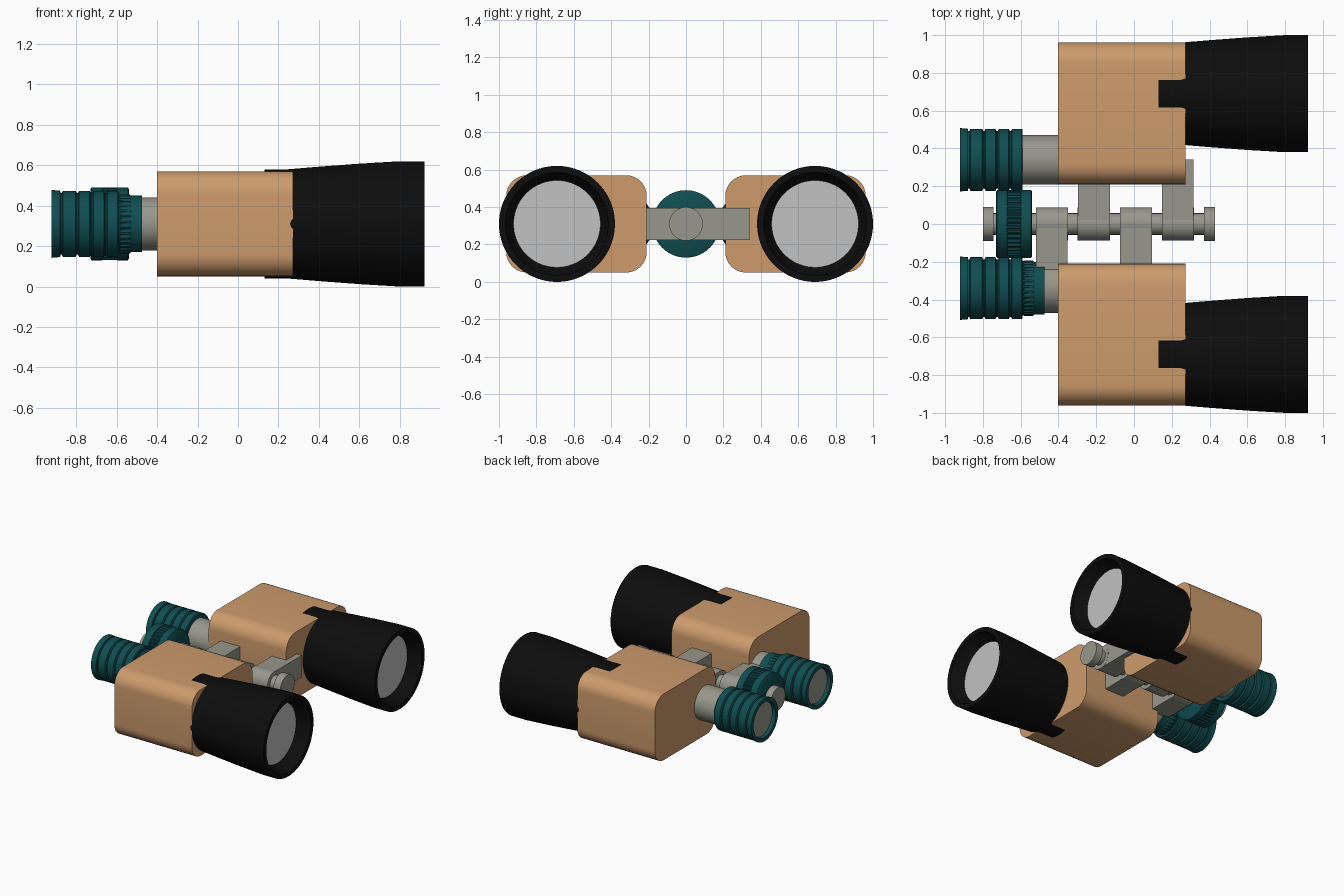
import bpy, bmesh, math

if "Cube" in bpy.data.objects:
    bpy.data.objects.remove(bpy.data.objects["Cube"])

CZ = 0.31  # height of every optical axis


def material(name, rgb):
    m = bpy.data.materials.new(name)
    m.diffuse_color = (*rgb, 1)
    m.use_nodes = True
    m.node_tree.nodes["Principled BSDF"].inputs["Base Color"].default_value = m.diffuse_color
    return m


TAN = material("tan body", (0.61, 0.33, 0.15))
BLACK = material("black rubber", (0.004, 0.004, 0.004))
TEAL = material("teal grip", (0.005, 0.075, 0.083))
METAL = material("grey metal", (0.31, 0.31, 0.26))
GLASS = material("pale glass", (0.54, 0.54, 0.54))


def finish(name, bm, mat, angle=35):
    bmesh.ops.remove_doubles(bm, verts=bm.verts, dist=1e-5)
    bmesh.ops.recalc_face_normals(bm, faces=bm.faces)
    me = bpy.data.meshes.new(name)
    bm.to_mesh(me)
    bm.free()
    me.materials.append(mat)
    ob = bpy.data.objects.new(name, me)
    bpy.context.collection.objects.link(ob)
    bpy.ops.object.select_all(action='DESELECT')
    ob.select_set(True)
    bpy.context.view_layer.objects.active = ob
    bpy.ops.object.shade_smooth_by_angle(angle=math.radians(angle))
    return ob


def lathe(name, profile, cy, mat, sides=64, closed=False):
    """Revolve (x, r) or (x, r, knurl) points about the x axis at y = cy."""
    bm = bmesh.new()
    rings = []
    for x, r, *k in profile:
        ring = []
        for i in range(sides):
            a = 2 * math.pi * i / sides
            rr = r - (k[0] if k and i % 4 < 2 else 0)
            ring.append(bm.verts.new((x, cy + rr * math.cos(a), CZ + rr * math.sin(a))))
        rings.append(ring)
    pairs = list(zip(rings, rings[1:]))
    if closed:
        pairs.append((rings[-1], rings[0]))
    for a, b in pairs:
        for i in range(sides):
            j = (i + 1) % sides
            bm.faces.new((a[i], a[j], b[j], b[i]))
    if not closed:
        bm.faces.new(rings[0])
        bm.faces.new(rings[-1])
    return finish(name, bm, mat)


def rod(name, x0, x1, r, cy, mat):
    return lathe(name, [(x0, r), (x1, r)], cy, mat)


def box(name, x0, x1, y0, y1, z0, z1, mat, radius=0):
    """Box whose yz outline has rounded corners."""
    bm = bmesh.new()
    outline = []
    steps = 8 if radius else 0
    corners = [(y1, z1, -1, -1), (y0, z1, 1, -1), (y0, z0, 1, 1), (y1, z0, -1, 1)]
    for q, (y, z, sy, sz) in enumerate(corners):
        for i in range(steps + 1):
            a = math.pi / 2 * (q + i / max(steps, 1))
            if radius:
                outline.append((y + radius * (sy + math.cos(a)), z + radius * (sz + math.sin(a))))
            else:
                outline.append((y, z))
    base = bm.faces.new([bm.verts.new((x0, y, z)) for y, z in outline])
    ext = bmesh.ops.extrude_face_region(bm, geom=[base])
    for v in ext["geom"]:
        if isinstance(v, bmesh.types.BMVert):
            v.co.x = x1
    if base.is_valid is False or len(bm.faces) < len(outline) + 2:
        bm.faces.new([v for v in bm.verts if abs(v.co.x - x0) < 1e-6][:len(outline)])
    return finish(name, bm, mat)


# ribbed eyecup profile: five rings separated by narrow grooves
cup = [(-0.922, 0.138), (-0.922, 0.168), (-0.88, 0.164)]
for x0, x1 in ((-0.87, -0.80), (-0.79, -0.73), (-0.72, -0.66), (-0.65, -0.592)):
    cup += [(x0 - 0.008, 0.152), (x0 - 0.002, 0.152), (x0 + 0.004, 0.164), (x1 - 0.004, 0.164)]
cup += [(-0.59, 0.158), (-0.59, 0.12), (-0.89, 0.132)]

for s, side in ((1, "left"), (-1, "right")):
    # prism housing
    y0, y1 = sorted((s * 0.21, s * 0.961))
    box(side + "_housing", -0.402, 0.272, y0, y1, 0.05, 0.57, TAN, 0.11)
    # objective barrel, whose root breaks through the housing top and bottom
    lathe(side + "_barrel",
          [(0.13, 0.20), (0.13, 0.27), (0.245, 0.27), (0.275, 0.2725), (0.40, 0.283),
           (0.60, 0.298), (0.80, 0.31), (0.922, 0.31), (0.922, 0.275), (0.82, 0.23),
           (0.80, 0.20)], s * 0.69, BLACK, 96, True)
    rod(side + "_front_lens", 0.78, 0.825, 0.234, s * 0.69, GLASS)
    # eyepiece
    rod(side + "_eyepiece_tube", -0.60, -0.39, 0.131, s * 0.34, METAL)
    lathe(side + "_eyecup", cup, s * 0.34, TEAL, 64, True)
    rod(side + "_rear_lens", -0.895, -0.86, 0.138, s * 0.34, METAL)

# dioptre ring on one eyepiece only
lathe("dioptre_ring",
      [(-0.60, 0.145), (-0.585, 0.145), (-0.583, 0.146, 0.006), (-0.535, 0.146, 0.006),
       (-0.53, 0.14), (-0.475, 0.14)], -0.34, TEAL, 128)

# focus wheel with knurled bands
lathe("focus_wheel",
      [(-0.73, 0.172), (-0.725, 0.18), (-0.672, 0.18), (-0.67, 0.18, 0.008),
       (-0.60, 0.18, 0.008), (-0.598, 0.18), (-0.545, 0.18), (-0.54, 0.172)], 0, TEAL, 160)

# central hinge: axle, end caps, knuckles and their arms
rod("hinge_axle", -0.79, 0.42, 0.057, 0, METAL)
rod("rear_axle_cap", -0.80, -0.745, 0.09, 0, METAL)
rod("front_axle_cap", 0.37, 0.43, 0.09, 0, METAL)
knuckles = [(-0.52, -0.35, -0.25), (-0.298, -0.127, 0.23),
            (-0.075, 0.095, -0.23), (0.147, 0.317, 0.342)]
for n, (x0, x1, reach) in enumerate(knuckles, 1):
    rod(f"hinge_knuckle_{n}", x0, x1, 0.088, 0, METAL)
    near = math.copysign(0.02, reach)
    ya, yb = sorted((near, reach))
    box(f"hinge_arm_{n}", x0 + 0.001, x1 - 0.001, ya, yb, CZ - 0.085, CZ + 0.085, METAL)
